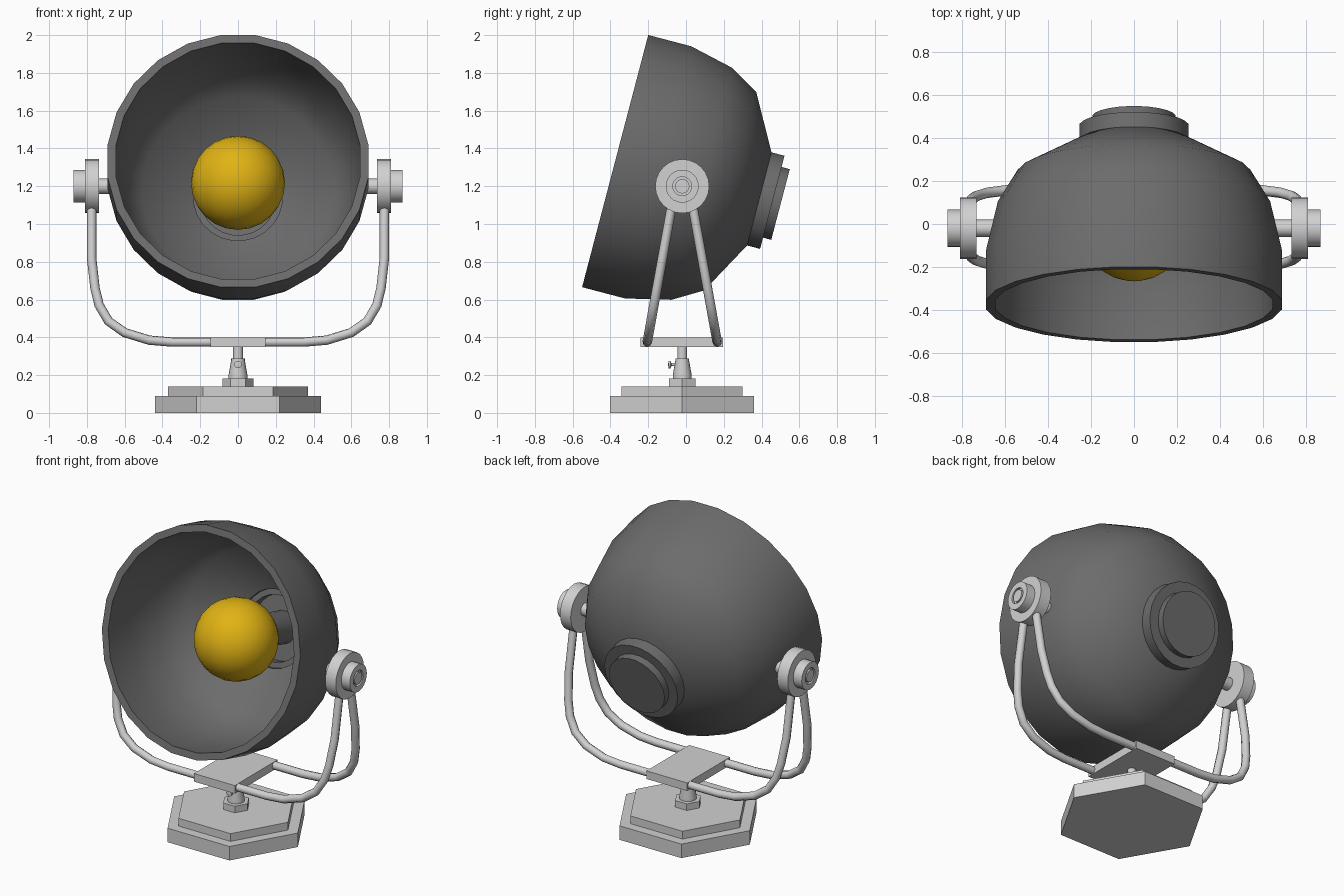
import bpy, bmesh, math
from mathutils import Matrix, Vector

cube = bpy.data.objects.get("Cube")
if cube:
    bpy.data.objects.remove(cube, do_unlink=True)

PIVOT_Y = -0.02


def material(name, rgb, roughness=0.5):
    mat = bpy.data.materials.new(name)
    mat.use_nodes = True
    mat.diffuse_color = (*rgb, 1)
    bsdf = mat.node_tree.nodes["Principled BSDF"]
    bsdf.inputs["Base Color"].default_value = (*rgb, 1)
    bsdf.inputs["Roughness"].default_value = roughness
    return mat


GREY = material("dark grey", (0.15, 0.15, 0.15))
SILVER = material("light silver", (0.64, 0.64, 0.64))
AMBER = material("amber", (0.75, 0.45, 0.007))


def finish(obj, mat, angle=None):
    obj.data.materials.clear()
    obj.data.materials.append(mat)
    if angle:
        bpy.ops.object.select_all(action="DESELECT")
        obj.select_set(True)
        bpy.context.view_layer.objects.active = obj
        bpy.ops.object.shade_smooth_by_angle(angle=math.radians(angle))
    return obj


def from_bmesh(name, bm, mat, matrix=Matrix(), angle=None):
    bmesh.ops.recalc_face_normals(bm, faces=bm.faces)
    mesh = bpy.data.meshes.new(name)
    bm.to_mesh(mesh)
    bm.free()
    mesh.transform(matrix)
    obj = bpy.data.objects.new(name, mesh)
    bpy.context.collection.objects.link(obj)
    return finish(obj, mat, angle)


def lathe(name, profile, mat, matrix=Matrix(), sides=24, phase=0.0, closed=False, angle=40):
    """Turn a (radius, height) profile around local z."""
    bm = bmesh.new()
    verts = [bm.verts.new((r * math.cos(phase), r * math.sin(phase), h)) for r, h in profile]
    pairs = list(zip(verts, verts[1:]))
    if closed:
        pairs.append((verts[-1], verts[0]))
    edges = [bm.edges.new(p) for p in pairs]
    bmesh.ops.spin(bm, geom=verts + edges, cent=(0, 0, 0), axis=(0, 0, 1),
                   angle=math.tau, steps=sides, use_duplicate=False)
    bmesh.ops.remove_doubles(bm, verts=bm.verts, dist=0.0005)
    return from_bmesh(name, bm, mat, matrix, angle)


def box(name, low, high, mat):
    bm = bmesh.new()
    bmesh.ops.create_cube(bm, size=1)
    low, high = Vector(low), Vector(high)
    place = Matrix.Translation((low + high) / 2) @ Matrix.Diagonal((*(high - low), 1))
    return from_bmesh(name, bm, mat, place)


def tube(name, points, radius, mat):
    curve = bpy.data.curves.new(name, "CURVE")
    curve.dimensions = "3D"
    curve.bevel_depth = radius
    curve.bevel_resolution = 2
    curve.use_fill_caps = True
    spline = curve.splines.new("POLY")
    spline.points.add(len(points) - 1)
    for p, co in zip(spline.points, points):
        p.co = (*co, 1)
    obj = bpy.data.objects.new(name, curve)
    bpy.context.collection.objects.link(obj)
    bpy.ops.object.select_all(action="DESELECT")
    obj.select_set(True)
    bpy.context.view_layer.objects.active = obj
    bpy.ops.object.convert(target="MESH")
    return finish(bpy.context.view_layer.objects.active, mat, 50)


# Lamp shade: local z runs from the opening to the back, tilted upward
tilt = Matrix.Translation((0, -0.375, 1.333)) @ Matrix.Rotation(math.radians(-104.7), 4, "X")
shell = [(0.696, 0), (0.696, 0.235), (0.64, 0.475), (0.547, 0.63), (0.255, 0.79),
         (0.235, 0.79), (0.235, 0.765), (0.51, 0.605), (0.60, 0.46), (0.652, 0.23), (0.652, 0)]
lathe("lamp_shade", shell, GREY, tilt, phase=math.pi / 24, closed=True)

# Stepped back cap, hollow on the inside
cap = [(0, 0.85), (0.2, 0.85), (0.2, 0.785), (0.257, 0.785), (0.257, 0.86),
       (0.195, 0.86), (0.195, 0.905), (0, 0.905)]
lathe("back_cap", cap, GREY, tilt, phase=math.pi / 24)

# Bulb and its socket
lathe("bulb_socket", [(0, 0.58), (0.1, 0.58), (0.1, 0.86), (0, 0.86)], GREY, tilt)
bm = bmesh.new()
bmesh.ops.create_uvsphere(bm, u_segments=24, v_segments=14, radius=0.249)
bulb_place = Matrix.Translation((0, -0.018, 1.218)) @ tilt.to_3x3().to_4x4()
from_bmesh("bulb", bm, AMBER, bulb_place, 60)

# Pivot hubs and paired bracket arms on both sides
hub = [(0, 0.64), (0.04, 0.64), (0.04, 0.735), (0.143, 0.735), (0.143, 0.81), (0.087, 0.81),
       (0.087, 0.87), (0.05, 0.87), (0.05, 0.855), (0.038, 0.855), (0.038, 0.87), (0, 0.87)]
arm = [(0.775, 1.1), (0.775, 0.82), (0.757, 0.66), (0.735, 0.57), (0.685, 0.485),
       (0.6, 0.425), (0.47, 0.385), (0.35, 0.375), (0.12, 0.375)]
for side, label in ((1, "left"), (-1, "right")):
    place = Matrix.Translation((0, PIVOT_Y, 1.2)) @ Matrix.Rotation(side * math.pi / 2, 4, "Y")
    lathe(label + "_pivot_hub", hub, SILVER, place)
    for way, end in ((-1, "front"), (1, "back")):
        path = [(side * x, PIVOT_Y + way * (0.06 + 0.18 * (1.07 - z)), z) for x, z in arm]
        tube(f"{label}_{end}_arm", path, 0.025, SILVER)

# Plate joining the arms
box("bracket_plate", (-0.145, -0.24, 0.348), (0.145, 0.195, 0.4), SILVER)

# Hexagonal base steps and nut
centre = Matrix.Translation((0, PIVOT_Y, 0))
for name, radius, low, high in (("base_lower", 0.44, 0, 0.09),
                                ("base_upper", 0.37, 0.09, 0.14),
                                ("base_nut", 0.082, 0.14, 0.182)):
    lathe(name, [(0, low), (radius, low), (radius, high), (0, high)],
          SILVER, centre, sides=6, angle=None)

# Stem with a clamping screw at the front
stem = [(0, 0.18), (0.05, 0.18), (0.05, 0.2), (0.036, 0.28), (0.036, 0.287),
        (0.026, 0.287), (0.026, 0.35), (0, 0.35)]
lathe("stem", stem, SILVER, centre, sides=16)
front = Matrix.Translation((0, PIVOT_Y, 0.256)) @ Matrix.Rotation(math.pi / 2, 4, "X")
screw = [(0, 0.03), (0.009, 0.03), (0.009, 0.058), (0.02, 0.062), (0.02, 0.072), (0, 0.075)]
lathe("clamp_screw", screw, SILVER, front, sides=12)
